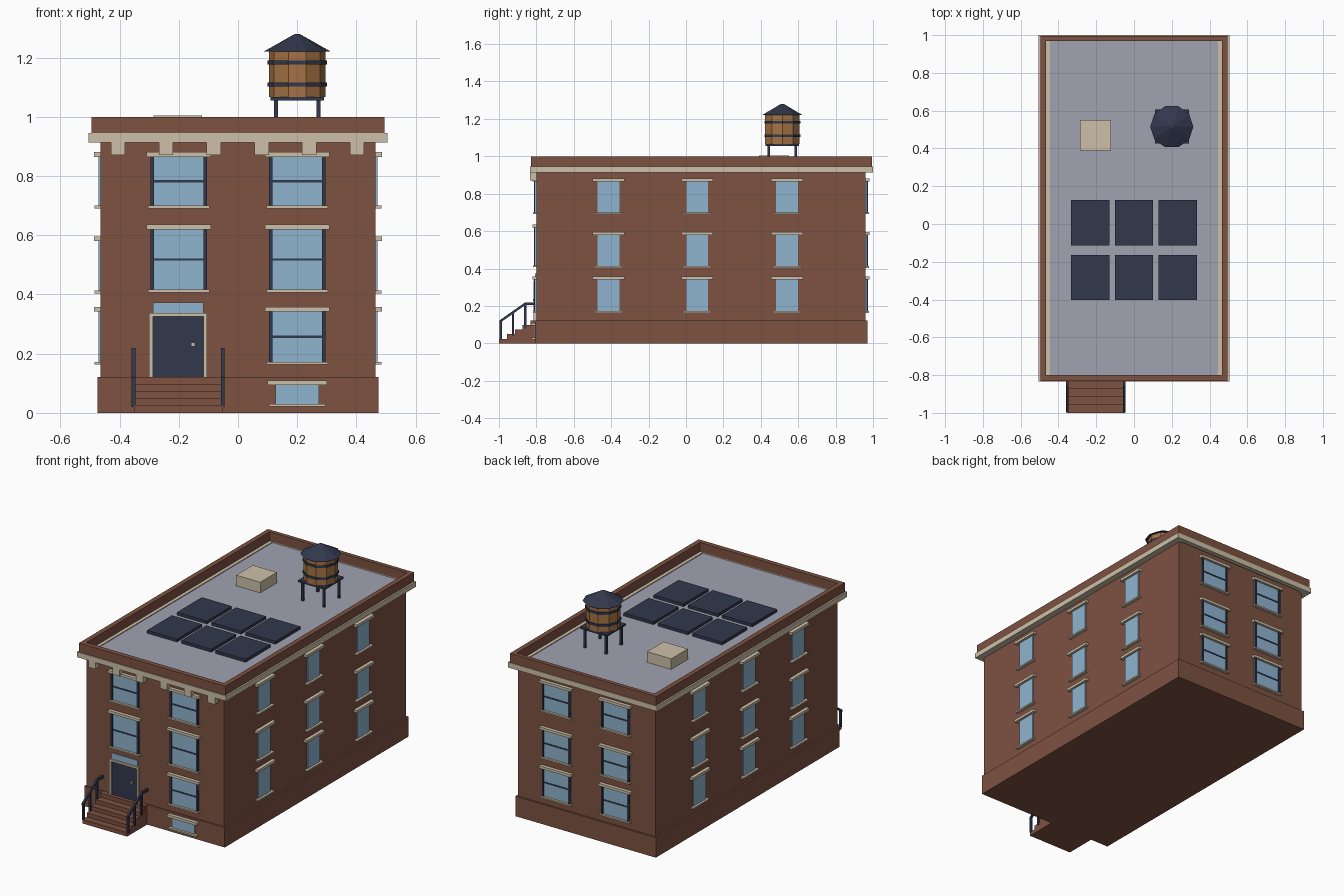
import bpy, bmesh, math
from mathutils import Matrix, Vector

if "Cube" in bpy.data.objects:
    bpy.data.objects.remove(bpy.data.objects["Cube"])


def mat(name, r, g, b):
    m = bpy.data.materials.new(name)
    m.diffuse_color = (r, g, b, 1)
    m.use_nodes = True
    m.node_tree.nodes["Principled BSDF"].inputs["Base Color"].default_value = m.diffuse_color
    return m


BRICK = mat("brick brown", .205, .084, .053)
CREAM = mat("cream stone", .61, .527, .392)
GLASS = mat("window blue", .275, .456, .624)
DARK = mat("dark navy", .032, .040, .076)
ROOF = mat("roof grey", .352, .362, .434)
WOOD = mat("tank wood", .376, .171, .058)


def finish(name, bm, material):
    bmesh.ops.recalc_face_normals(bm, faces=bm.faces)
    me = bpy.data.meshes.new(name)
    bm.to_mesh(me)
    bm.free()
    me.materials.append(material)
    ob = bpy.data.objects.new(name, me)
    bpy.context.collection.objects.link(ob)
    return ob


def boxes(name, material, items):
    """One object from (x0, x1, y0, y1, z0, z1) boxes."""
    bm = bmesh.new()
    for x0, x1, y0, y1, z0, z1 in items:
        m = Matrix.Translation(((x0 + x1) / 2, (y0 + y1) / 2, (z0 + z1) / 2))
        m = m @ Matrix.Diagonal((abs(x1 - x0), abs(y1 - y0), abs(z1 - z0), 1))
        bmesh.ops.create_cube(bm, size=1, matrix=m)
    return finish(name, bm, material)


def ring(name, material, xo, xi, yo0, yi0, yi1, yo1, z0, z1):
    bm = bmesh.new()
    outer = [(-xo, yo0), (xo, yo0), (xo, yo1), (-xo, yo1)]
    inner = [(-xi, yi0), (xi, yi0), (xi, yi1), (-xi, yi1)]
    v = [[bm.verts.new((x, y, z)) for x, y in loop]
         for loop, z in ((outer, z0), (outer, z1), (inner, z1), (inner, z0))]
    for k in range(4):
        a, b = v[k], v[(k + 1) % 4]
        for i in range(4):
            j = (i + 1) % 4
            bm.faces.new((a[i], a[j], b[j], b[i]))
    return finish(name, bm, material)


def cone(name, material, r0, r1, z0, z1, x=.2, y=.515, n=10):
    bm = bmesh.new()
    # first corner points along +x
    pts = [(math.cos(2 * math.pi * i / n), math.sin(2 * math.pi * i / n)) for i in range(n)]
    lo = [bm.verts.new((x + r0 * c, y + r0 * s, z0)) for c, s in pts]
    hi = [bm.verts.new((x + r1 * c, y + r1 * s, z1)) for c, s in pts]
    bm.faces.new(lo)
    bm.faces.new(hi)
    for i in range(n):
        j = (i + 1) % n
        bm.faces.new((lo[i], lo[j], hi[j], hi[i]))
    return finish(name, bm, material)


# Main volume
WX, WF, WB = .465, -.80, .96
boxes("plinth", BRICK, [(-.475, .475, -.807, .97, 0, .122)])
boxes("brick_walls", BRICK, [(-WX, WX, WF, WB, .1, .93)])
boxes("flat_roof", ROOF, [(-.464, .464, -.802, .972, .928, .94)])
ring("cornice", CREAM, .505, .445, -.835, -.80, .97, 1.0, .913, .945)
ring("parapet", BRICK, .495, .465, -.83, -.80, .97, .995, .945, 1.0)
boxes("cornice_brackets", CREAM,
      [(x - .024, x + .024, -.833, WF, .871, .914)
       for x in (-.405, -.243, -.082, .08, .241, .402)])

# Windows: plates placed on a wall by centre u and heights
parts = {"glass": [], "stone": [], "bars": []}


def plate(kind, side, u0, u1, z0, z1, depth, base=0):
    d0, d1 = base - .005, base + depth
    parts[kind].append({
        "front": (u0, u1, WF - d1, WF - d0, z0, z1),
        "back": (u0, u1, WB + d0, WB + d1, z0, z1),
        "right": (WX + d0, WX + d1, u0, u1, z0, z1),
        "left": (-WX - d1, -WX - d0, u0, u1, z0, z1)}[side])


def window(side, u, z0, z1, w, lintel, sill, bars=False, base=0):
    h = w / 2
    plate("glass", side, u - h, u + h, z0, z1, .006, base)
    plate("stone", side, u - lintel / 2, u + lintel / 2, z1, z1 + .016, .021, base)
    plate("stone", side, u - sill / 2, u + sill / 2, z0 - .009, z0, .019, base)
    if bars:
        zm = (z0 + z1) / 2
        plate("bars", side, u - h, u + h, zm - .004, zm + .004, .009, base)
        for s in (-1, 1):
            plate("bars", side, u + s * h, u + s * (h - .012), z0, z1, .012, base)


low, mid, top = (.172, .342), (.413, .58), (.70, .865)
for z0, z1 in (low, mid, top):
    for y in (-.415, .06, .54):
        for side in ("left", "right"):
            window(side, y, z0, z1, .117, .17, .155)
    for x in (-.2, .2):
        window("back", x, z0, z1, .19, .217, .207, True)
for x, z0, z1 in ((-.2, .416, .62), (.2, .416, .62), (-.2, *top), (.2, *top), (.2, *low)):
    window("front", x, z0, z1, .19, .217, .207, True)
window("front", .2, .03, .094, .148, .2, .19, base=.007)  # basement window
plate("glass", "front", -.287, -.116, .336, .373, .006)   # light over the door
boxes("window_glass", GLASS, parts["glass"])
boxes("lintels_and_sills", CREAM, parts["stone"])
boxes("window_bars", DARK, parts["bars"])

# Front door
boxes("door", DARK, [(-.287, -.116, WF - .008, WF + .005, .12, .326)])
boxes("door_frame", CREAM, [(-.301, -.287, WF - .015, WF + .005, .12, .337),
                            (-.116, -.105, WF - .015, WF + .005, .12, .337),
                            (-.287, -.116, WF - .015, WF + .005, .325, .337)])
boxes("door_knob", CREAM, [(-.158, -.146, WF - .018, WF, .225, .237)])

# Front steps
boxes("front_steps", BRICK,
      [(-.352, -.05, -1 + .0423 * i, -.80, .0244 * i, .0244 * (i + 1)) for i in range(5)])


# Handrails: sloped bar, level bar and posts
def rail(name, x):
    bm = bmesh.new()
    path = [(-.998, .115), (-.86, .212), (-.80, .212)]
    prev = None
    loops = []
    for y, z in path:
        loops.append([bm.verts.new((x + a, y, z + b)) for a, b in
                      ((-.006, -.008), (.006, -.008), (.006, .007), (-.006, .007))])
    for a, b in zip(loops, loops[1:]):
        for i in range(4):
            j = (i + 1) % 4
            bm.faces.new((a[i], a[j], b[j], b[i]))
    bm.faces.new(loops[0])
    bm.faces.new(loops[-1])
    finish(name, bm, DARK)
    boxes(name + "_posts", DARK,
          [(x - .006, x + .006, y - .006, y + .006, z0, z1) for y, z0, z1 in
           ((-.991, .02, .12), (-.925, .04, .166), (-.86, .08, .212))])


rail("left_handrail", -.353)
rail("right_handrail", -.051)

# Roof equipment
boxes("solar_panels", DARK,
      [(x - .101, x + .101, y - .12, y + .12, .938, .958)
       for x in (-.232, 0, .232) for y in (.006, -.283)])
boxes("roof_hatch", CREAM, [(-.285, -.122, .39, .55, .935, 1.005)])

# Water tank
TX, TY = .2, .515
boxes("tank_legs", DARK,
      [(TX + a - .0065, TX + a + .0065, TY + b - .0065, TY + b + .0065, .935, 1.056)
       for a in (-.072, .072) for b in (-.072, .072)])
boxes("tank_platform", DARK, [(TX - .09, TX + .09, TY - .09, TY + .09, 1.055, 1.067)])
cone("tank_barrel", WOOD, .096, .096, 1.067, 1.222)
for i, z in enumerate((1.102, 1.176)):
    cone("tank_band_%d" % (i + 1), DARK, .101, .101, z, z + .014)
cone("tank_roof", DARK, .114, .008, 1.22, 1.28)
